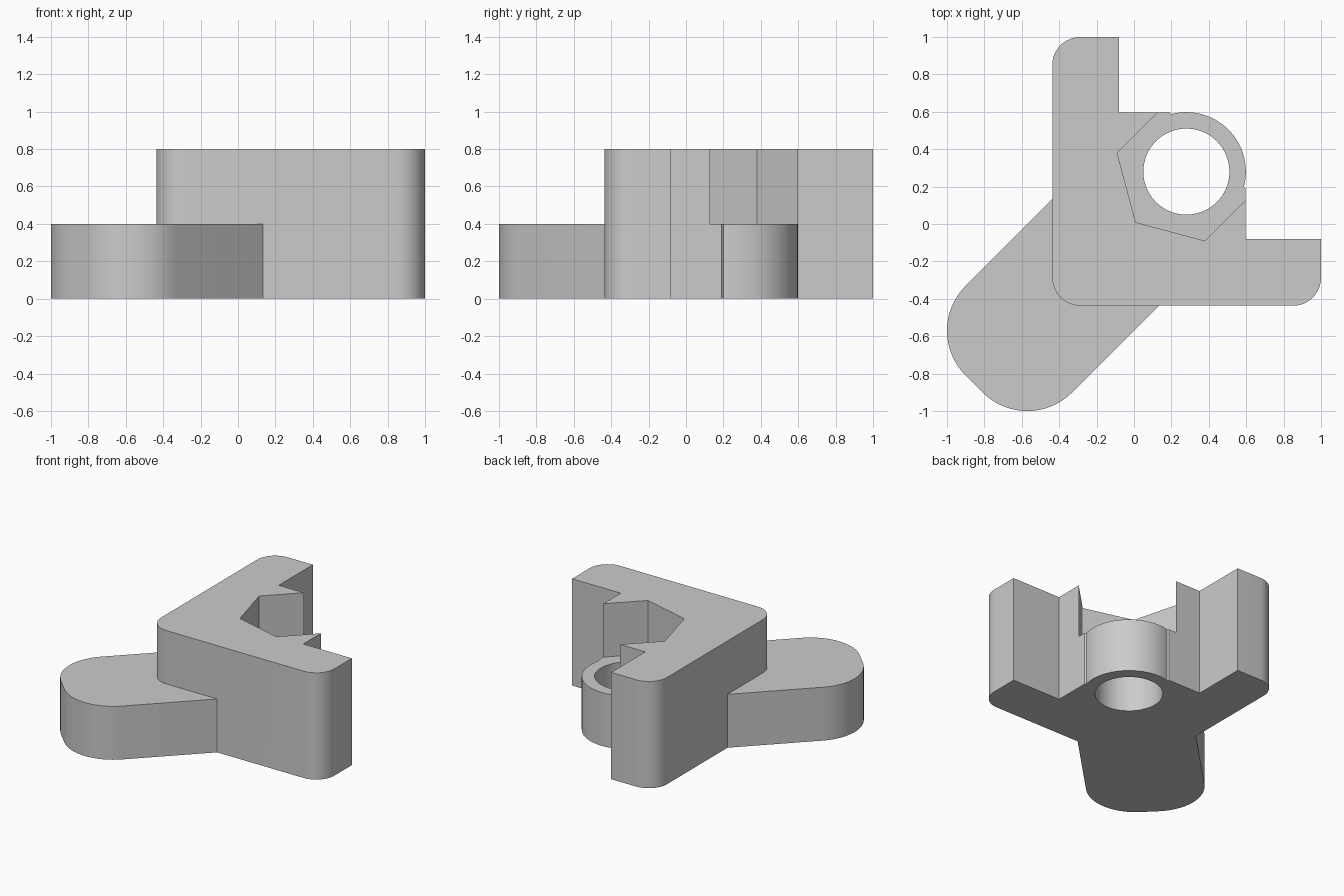
import bpy, bmesh
from math import pi, cos, sin, radians
from mathutils import Vector

cube = bpy.data.objects.get("Cube")
if cube:
    bpy.data.objects.remove(cube, do_unlink=True)

grey = bpy.data.materials.new("plain grey")
grey.use_nodes = True
colour = (0.6, 0.6, 0.6, 1)
grey.diffuse_color = colour
grey.node_tree.nodes["Principled BSDF"].inputs["Base Color"].default_value = colour

AXIS = Vector((0.28, 0.28))   # centre of the bolt hole and nut pocket
MID = 0.4                     # height of the low parts
TOP = 0.8


def prism(name, outline, bottom, top):
    """Extrude a closed 2D outline upwards into a solid."""
    bm = bmesh.new()
    face = bm.faces.new([bm.verts.new((x, y, bottom)) for x, y in outline])
    grown = bmesh.ops.extrude_face_region(bm, geom=[face])
    verts = [v for v in grown["geom"] if isinstance(v, bmesh.types.BMVert)]
    bmesh.ops.translate(bm, verts=verts, vec=(0, 0, top - bottom))
    bmesh.ops.recalc_face_normals(bm, faces=bm.faces)
    mesh = bpy.data.meshes.new(name)
    bm.to_mesh(mesh)
    bm.free()
    mesh.materials.append(grey)
    obj = bpy.data.objects.new(name, mesh)
    bpy.context.collection.objects.link(obj)
    return obj


def arc(centre, radius, start, end, steps):
    """Points along an arc, angles in degrees."""
    angles = [radians(start + (end - start) * i / steps) for i in range(steps + 1)]
    return [(centre[0] + radius * cos(a), centre[1] + radius * sin(a)) for a in angles]


def ring(radius, sides, turn=0):
    return arc(AXIS, radius, turn, turn + 360, sides)[:-1]


def combine(target, other, operation):
    """Boolean the other solid into the target, then discard it."""
    mod = target.modifiers.new(operation, "BOOLEAN")
    mod.operation = operation
    mod.solver = "EXACT"
    mod.object = other
    bpy.ops.object.select_all(action="DESELECT")
    bpy.context.view_layer.objects.active = target
    target.select_set(True)
    bpy.ops.object.modifier_apply(modifier=mod.name)
    bpy.data.objects.remove(other, do_unlink=True)


# Corner bracket: two arms with rounded outer corners and an inner block
low, inner, block, r = -0.437, -0.08, 0.597, 0.15
outline = arc((low + r, 1 - r), r, 90, 180, 12)
outline += arc((low + r, low + r), r, 180, 270, 12)
outline += arc((1 - r, low + r), r, 270, 360, 12)
outline += [(1, inner), (block, inner), (block, 0.19),
            (0.19, block), (inner, block), (inner, 1)]
bracket = prism("corner_bracket", outline, 0, TOP)

# Hexagonal nut pocket sunk into the upper half
combine(bracket, prism("nut_pocket", ring(0.383, 6, 45), MID, TOP + 0.2), "DIFFERENCE")

# Round boss below the pocket
combine(bracket, prism("boss", ring(0.318, 96), 0, MID), "UNION")

# Diagonal foot with two rounded end corners
fr = 0.338
foot = arc((fr - 1, -0.57), fr, 135, 225, 16)
foot += arc((-0.57, fr - 1), fr, 225, 315, 16)
foot += [(0.23, -0.34), (-0.34, 0.23)]
combine(bracket, prism("foot", foot, 0, MID), "UNION")

# Bolt hole right through the boss
combine(bracket, prism("bolt_hole", ring(0.23, 96), -0.2, TOP + 0.2), "DIFFERENCE")

bpy.ops.object.shade_smooth_by_angle(angle=pi / 6)
